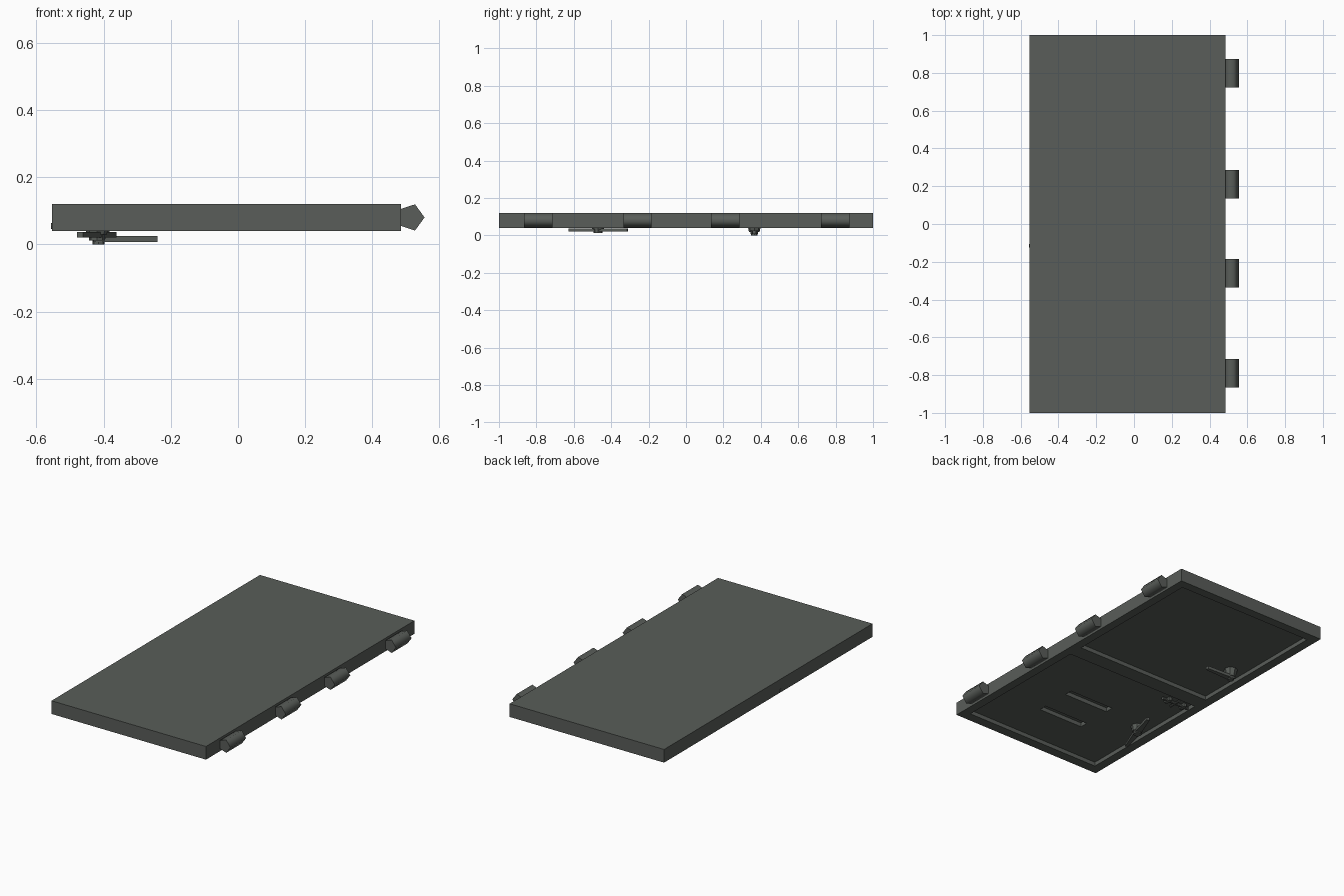
import bpy, bmesh, math
from mathutils import Matrix, Vector

if "Cube" in bpy.data.objects:
    bpy.data.objects.remove(bpy.data.objects["Cube"])


def material(name, rgb):
    m = bpy.data.materials.new(name)
    m.diffuse_color = (*rgb, 1)
    m.use_nodes = True
    m.node_tree.nodes["Principled BSDF"].inputs["Base Color"].default_value = m.diffuse_color
    return m


STEEL = material("grey green steel", (0.10, 0.11, 0.10))


def finish(name, bm, smooth=False):
    bmesh.ops.recalc_face_normals(bm, faces=bm.faces)
    me = bpy.data.meshes.new(name)
    bm.to_mesh(me)
    bm.free()
    ob = bpy.data.objects.new(name, me)
    bpy.context.collection.objects.link(ob)
    me.materials.append(STEEL)
    if smooth:
        for p in me.polygons:
            p.use_smooth = abs(p.normal.y) < 0.9
    return ob


def box(name, x0, x1, y0, y1, z0, z1):
    bm = bmesh.new()
    bmesh.ops.create_cube(bm, size=1)
    for v in bm.verts:
        v.co = Vector((x0 + (v.co.x + 0.5) * (x1 - x0),
                       y0 + (v.co.y + 0.5) * (y1 - y0),
                       z0 + (v.co.z + 0.5) * (z1 - z0)))
    return finish(name, bm)


def rod(name, a, b, r1, r2=None, sides=8, smooth=False):
    a, b = Vector(a), Vector(b)
    d = b - a
    bm = bmesh.new()
    bmesh.ops.create_cone(bm, cap_ends=True, segments=sides, radius1=r1,
                          radius2=r1 if r2 is None else r2, depth=d.length)
    rot = d.to_track_quat('Z', 'Y').to_matrix().to_4x4()
    bmesh.ops.transform(bm, matrix=Matrix.Translation((a + b) / 2) @ rot, verts=bm.verts)
    return finish(name, bm, smooth)


def prism(name, outline, z0, z1):
    bm = bmesh.new()
    f = bm.faces.new([bm.verts.new((x, y, z0)) for x, y in outline])
    ext = bmesh.ops.extrude_face_region(bm, geom=[f])["geom"]
    bmesh.ops.translate(bm, vec=(0, 0, z1 - z0),
                        verts=[g for g in ext if isinstance(g, bmesh.types.BMVert)])
    return finish(name, bm)


# Door slab, with two recessed panels and two slots cut in the underside
slab = box("door_slab", -0.553, 0.485, -1, 1, 0.04, 0.12)
cutters = [box("lower_recess_cutter", -0.497, 0.432, -0.94, -0.05, 0.0, 0.065),
           box("upper_recess_cutter", -0.497, 0.432, 0.045, 0.945, 0.0, 0.065)]
for y in (-0.43, -0.655):
    cutters.append(box("slot_cutter", -0.175, 0.13, y - 0.025, y + 0.025, 0.05, 0.09))
for c in cutters:
    c.hide_render = True
    mod = slab.modifiers.new("cut", 'BOOLEAN')
    mod.operation, mod.solver, mod.object = 'DIFFERENCE', 'EXACT', c
    bpy.context.view_layer.objects.active = slab
    bpy.ops.object.modifier_apply(modifier=mod.name)
for c in cutters:
    bpy.data.objects.remove(c)

# Four five-sided hinge barrels along the right edge
for y in (0.798, 0.21, -0.26, -0.79):
    bm = bmesh.new()
    ring = [(0.514 + 0.041 * math.cos(i * math.tau / 5),
             0.08 + 0.041 * math.sin(i * math.tau / 5)) for i in range(5)]
    f = bm.faces.new([bm.verts.new((x, y - 0.075, z)) for x, z in ring])
    ext = bmesh.ops.extrude_face_region(bm, geom=[f])["geom"]
    bmesh.ops.translate(bm, vec=(0, 0.15, 0),
                        verts=[g for g in ext if isinstance(g, bmesh.types.BMVert)])
    finish("hinge_barrel", bm, smooth=True)

# Upper lever handle: boss, hub and tapered lever along x
rod("upper_boss", (-0.415, 0.365, 0.068), (-0.415, 0.365, 0.018), 0.04, 0.028)
rod("upper_hub", (-0.415, 0.365, 0.03), (-0.415, 0.365, 0.0), 0.018)
prism("upper_lever", [(-0.43, 0.345), (-0.36, 0.35), (-0.24, 0.355),
                      (-0.24, 0.375), (-0.36, 0.38), (-0.43, 0.385)], 0.007, 0.025)

# Lower double-ended handle, turned at an angle
pivot, ang = Vector((-0.42, -0.47)), math.atan2(0.31, 0.10)
along, side = Vector((math.cos(ang), math.sin(ang))), Vector((-math.sin(ang), math.cos(ang)))
shape = [(-0.164, -0.009), (0, -0.02), (0.164, -0.009),
         (0.164, 0.009), (0, 0.02), (-0.164, 0.009)]
prism("lower_lever", [tuple(pivot + along * u + side * w) for u, w in shape], 0.02, 0.037)
rod("lower_boss", (*pivot, 0.068), (*pivot, 0.03), 0.038, 0.03)
rod("lower_hub", (*pivot, 0.035), (*pivot, 0.012), 0.024)

# Sliding bolt through the left edge, with guides and a cross grip
rod("bolt_rod", (-0.557, -0.115, 0.054), (-0.31, -0.115, 0.054), 0.009)
for x in (-0.46, -0.35):
    box("bolt_guide", x - 0.01, x + 0.01, -0.138, -0.092, 0.044, 0.067)
rod("bolt_grip", (-0.40, -0.155, 0.05), (-0.40, -0.075, 0.05), 0.007)
